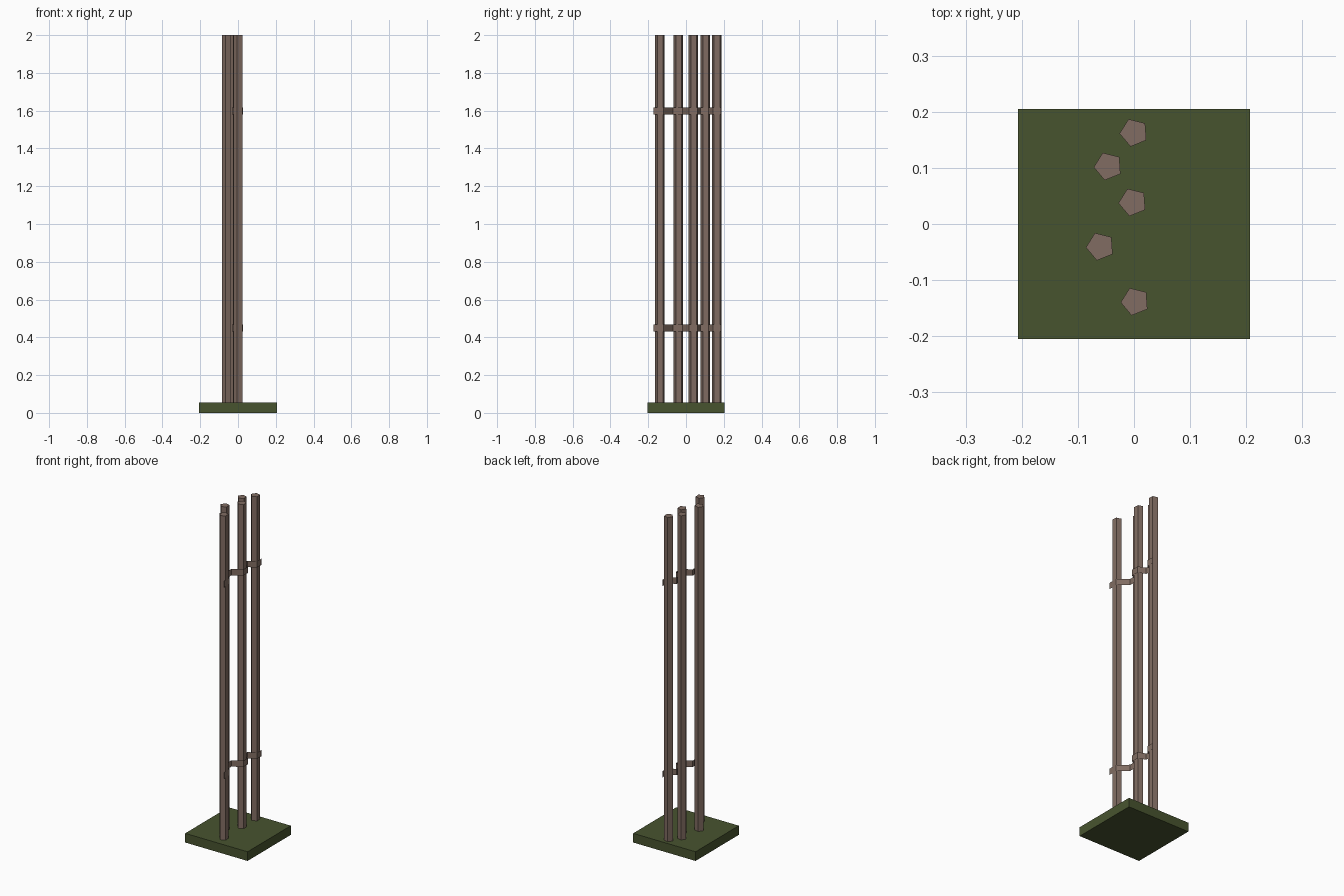
import bpy, bmesh, math

if "Cube" in bpy.data.objects:
    bpy.data.objects.remove(bpy.data.objects["Cube"])


def material(name, rgb):
    m = bpy.data.materials.new(name)
    m.diffuse_color = (*rgb, 1.0)
    m.use_nodes = True
    m.node_tree.nodes["Principled BSDF"].inputs["Base Color"].default_value = m.diffuse_color
    return m


moss = material("moss_green", (0.064, 0.088, 0.028))
bark = material("bark_brown", (0.220, 0.152, 0.123))


def make_object(name, bm, mat):
    mesh = bpy.data.meshes.new(name)
    bm.to_mesh(mesh)
    bm.free()
    mesh.materials.append(mat)
    obj = bpy.data.objects.new(name, mesh)
    bpy.context.collection.objects.link(obj)
    return obj


# Square ground slab
bm = bmesh.new()
bmesh.ops.create_cube(bm, size=1)
for v in bm.verts:
    v.co = (v.co.x * 0.414, v.co.y * 0.41, (v.co.z + 0.5) * 0.055)
make_object("ground_slab", bm, moss)

# Five-sided stalks, all turned the same way
BOTTOM, TOP, RADIUS, TURN = 0.04, 2.0, 0.0258, math.radians(40)
stalks = [(0.002, -0.138), (-0.060, -0.040), (-0.002, 0.039),
          (-0.046, 0.103), (0.0, 0.163)]
for i, (cx, cy) in enumerate(stalks):
    bm = bmesh.new()
    ring = []
    for k in range(5):
        a = TURN + k * math.tau / 5
        ring.append(bm.verts.new((cx + RADIUS * math.cos(a),
                                  cy + RADIUS * math.sin(a), BOTTOM)))
    base = bm.faces.new(ring)
    ext = bmesh.ops.extrude_face_region(bm, geom=[base], use_keep_orig=True)
    for v in ext["geom"]:
        if isinstance(v, bmesh.types.BMVert):
            v.co.z = TOP
    bmesh.ops.recalc_face_normals(bm, faces=bm.faces)
    make_object(f"stalk_{i + 1}", bm, bark)

# Thin ribbons zigzagging along the right-hand side of the stalks
path = [(0.026, -0.172), (0.026, -0.118), (-0.031, -0.069), (-0.031, -0.018),
        (0.025, 0.015), (0.025, 0.060), (-0.020, 0.078), (-0.020, 0.118),
        (0.026, 0.143), (0.026, 0.185)]
for name, zc in (("lower_ribbon", 0.45), ("upper_ribbon", 1.598)):
    bm = bmesh.new()
    low = [bm.verts.new((x, y, zc - 0.019)) for x, y in path]
    high = [bm.verts.new((x, y, zc + 0.019)) for x, y in path]
    for k in range(len(path) - 1):
        bm.faces.new((low[k], low[k + 1], high[k + 1], high[k]))
    make_object(name, bm, bark)
